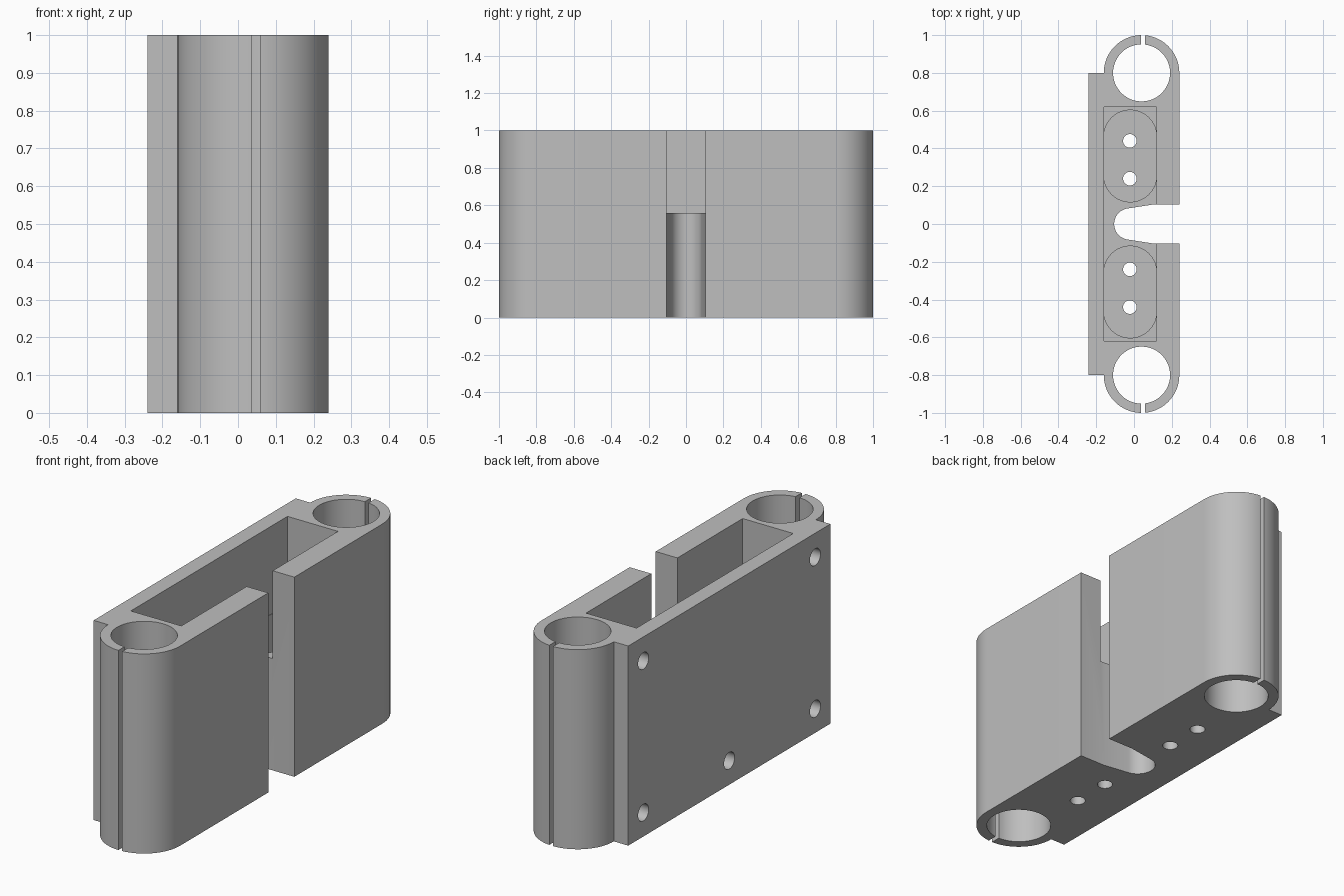
import bpy, bmesh
from math import sin, cos, pi, radians
from mathutils import Matrix

cube = bpy.data.objects.get("Cube")
if cube:
    bpy.data.objects.remove(cube, do_unlink=True)

grey = bpy.data.materials.new("plain_grey")
grey.use_nodes = True
colour = (0.52, 0.52, 0.52, 1)
grey.diffuse_color = colour
grey.node_tree.nodes["Principled BSDF"].inputs["Base Color"].default_value = colour


def arc(cx, cy, r, start, end, steps=32):
    """Points along an arc, angles in degrees."""
    angles = [radians(start + (end - start) * i / steps) for i in range(steps + 1)]
    return [(cx + r * cos(a), cy + r * sin(a)) for a in angles]


def circle(cx, cy, r, steps=48):
    return arc(cx, cy, r, 0, 360, steps)[:-1]


def rect(x0, x1, y0, y1):
    return [(x0, y0), (x1, y0), (x1, y1), (x0, y1)]


def prism(name, outline, z0, z1, matrix=None):
    """Extrude a flat outline from z0 to z1."""
    bm = bmesh.new()
    face = bm.faces.new([bm.verts.new((x, y, z0)) for x, y in outline])
    top = bmesh.ops.extrude_face_region(bm, geom=[face])["geom"]
    verts = [v for v in top if isinstance(v, bmesh.types.BMVert)]
    bmesh.ops.translate(bm, verts=verts, vec=(0, 0, z1 - z0))
    if matrix:
        bm.transform(matrix)
    bmesh.ops.recalc_face_normals(bm, faces=bm.faces)
    mesh = bpy.data.meshes.new(name)
    bm.to_mesh(mesh)
    bm.free()
    mesh.materials.append(grey)
    obj = bpy.data.objects.new(name, mesh)
    bpy.context.collection.objects.link(obj)
    return obj


# Main body: rounded block with a mounting plate along its -x side
outline = arc(0.04, 0.8, 0.2, 0, 180) + [(-0.24, 0.8), (-0.24, -0.8)]
outline += arc(0.04, -0.8, 0.2, 180, 360)
body = prism("clamp_body", outline, 0, 1)

# Upper pocket and the tapered slot through the +x wall
cutters = [prism("pocket_cutter", rect(-0.16, 0.12, -0.62, 0.62), 0.56, 1.1)]
slot = [(0.3, 0.103), (0.1, 0.103)] + arc(-0.022, 0, 0.083, 98, 262) + [(0.1, -0.103), (0.3, -0.103)]
cutters.append(prism("slot_cutter", slot, -0.1, 1.1))

for s in (-1, 1):
    # Rod bore and its narrow end slit
    cutters.append(prism("bore_cutter", circle(0.04, s * 0.8, 0.151), -0.1, 1.1))
    y0, y1 = sorted((s * 0.85, s * 1.1))
    cutters.append(prism("slit_cutter", rect(0.037, 0.058, y0, y1), -0.1, 1.1))
    # Rounded lower pocket with two bolt holes in its floor
    lower = arc(-0.02, s * 0.36 + 0.103, 0.14, 0, 180) + arc(-0.02, s * 0.36 - 0.103, 0.14, 180, 360)
    cutters.append(prism("lower_pocket_cutter", lower, 0.1, 0.7))
    for y in (0.24, 0.44):
        cutters.append(prism("bolt_hole_cutter", circle(-0.022, s * y, 0.036, 32), -0.1, 0.3))

# Blind screw holes in the mounting plate
for y, z in ((-0.68, 0.12), (-0.68, 0.88), (0.68, 0.12), (0.68, 0.88), (0, 0.12)):
    place = Matrix.Translation((0, y, z)) @ Matrix.Rotation(pi / 2, 4, "Y")
    cutters.append(prism("screw_hole_cutter", circle(0, 0, 0.042, 32), -0.3, -0.14, place))

# Cut everything out of the body
for cutter in cutters:
    mod = body.modifiers.new("cut", "BOOLEAN")
    mod.operation = "DIFFERENCE"
    mod.solver = "EXACT"
    mod.object = cutter
bpy.ops.object.select_all(action="DESELECT")
bpy.context.view_layer.objects.active = body
body.select_set(True)
for mod in list(body.modifiers):
    bpy.ops.object.modifier_apply(modifier=mod.name)
for cutter in cutters:
    bpy.data.objects.remove(cutter, do_unlink=True)

bpy.ops.object.shade_smooth_by_angle(angle=radians(30))
